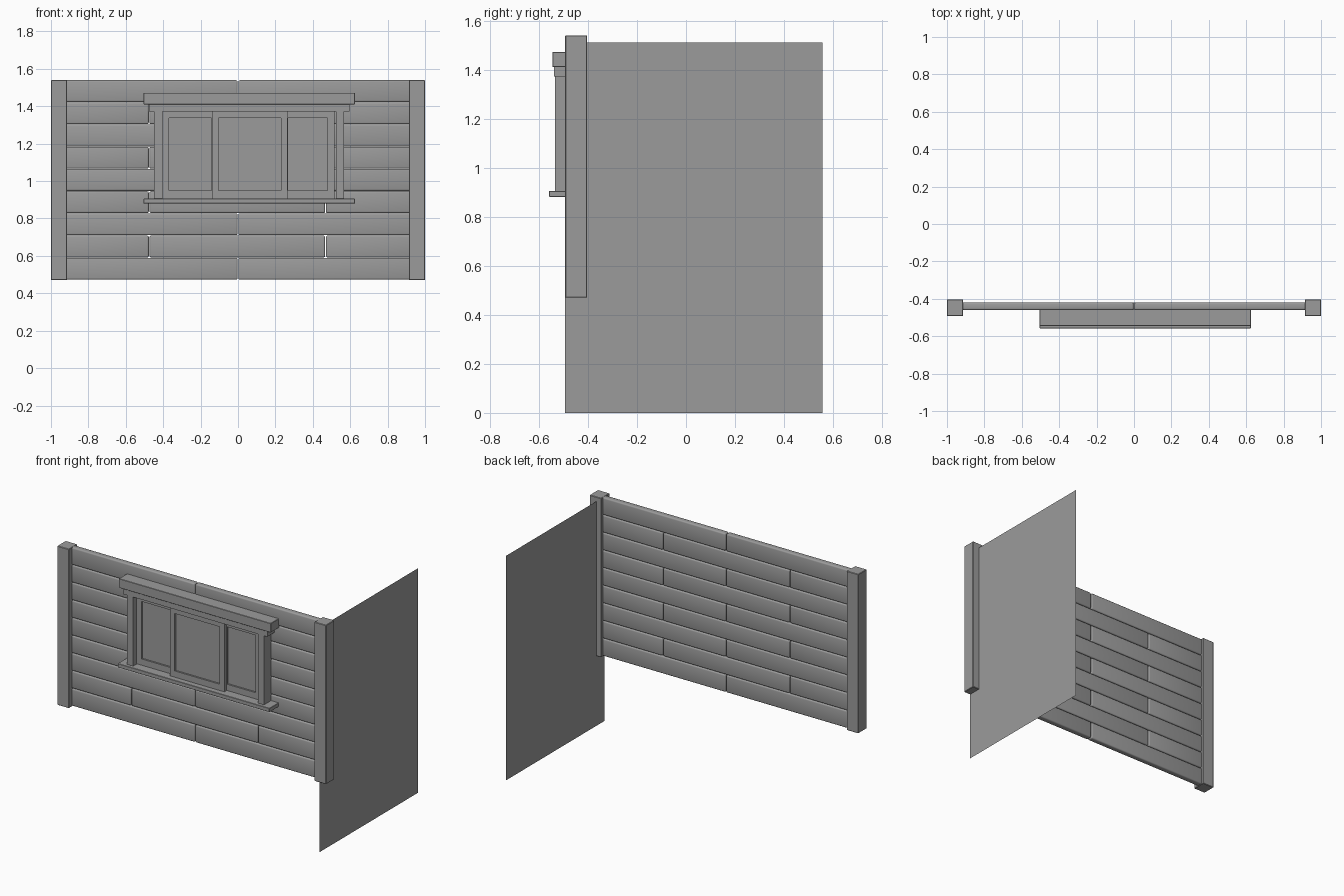
import bpy
import bmesh

cube = bpy.data.objects.get("Cube")
if cube:
    bpy.data.objects.remove(cube, do_unlink=True)

grey = bpy.data.materials.new("plain grey")
grey.use_nodes = True
GREY = (0.33, 0.33, 0.33, 1)
grey.diffuse_color = GREY
grey.node_tree.nodes["Principled BSDF"].inputs["Base Color"].default_value = GREY


def add_mesh(name, bm):
    mesh = bpy.data.meshes.new(name)
    bm.to_mesh(mesh)
    bm.free()
    mesh.materials.append(grey)
    obj = bpy.data.objects.new(name, mesh)
    bpy.context.collection.objects.link(obj)
    return obj


def box(name, xs, ys, zs, bevel=0.0, segments=1):
    """Box between pairs of x, y and z limits, with optional rounded edges."""
    bm = bmesh.new()
    bmesh.ops.create_cube(bm, size=1)
    for v in bm.verts:
        for axis, (low, high) in enumerate((xs, ys, zs)):
            v.co[axis] = low if v.co[axis] < 0 else high
    if bevel:
        bmesh.ops.bevel(bm, geom=bm.edges[:], offset=bevel, segments=segments,
                        profile=0.5, affect='EDGES', clamp_overlap=True)
    obj = add_mesh(name, bm)
    if segments > 1:
        bpy.ops.object.select_all(action='DESELECT')
        obj.select_set(True)
        bpy.context.view_layer.objects.active = obj
        bpy.ops.object.shade_smooth_by_angle()
    return obj


# Corner posts
for name, xs in (("right_post", (-1, -0.913)), ("left_post", (0.913, 1))):
    box(name, xs, (-0.493, -0.403), (0.47, 1.54), 0.003)

# Staggered wall boards
ROWS, BOTTOM, PITCH, GAP = 9, 0.472, 0.1187, 0.002
for row in range(ROWS):
    joints = [-0.93, 0, 0.93] if row % 2 == 0 else [-0.93, -0.475, 0.468, 0.93]
    z = BOTTOM + row * PITCH
    for i, (a, b) in enumerate(zip(joints, joints[1:])):
        box(f"board_{row + 1}_{i + 1}", (a + GAP, b - GAP), (-0.46, -0.42),
            (z + GAP / 2, z + PITCH - GAP / 2), 0.009, 3)

# Window surround
BACK = -0.455
box("window_cornice", (-0.505, 0.625), (-0.545, BACK), (1.41, 1.472), 0.002)
box("window_lintel", (-0.475, 0.595), (-0.538, BACK), (1.372, 1.41))
box("window_sill", (-0.505, 0.625), (-0.558, BACK), (0.88, 0.906), 0.002)
for name, xs in (("right_jamb", (-0.45, -0.405)), ("left_jamb", (0.525, 0.568))):
    box(name, xs, (-0.535, BACK), (0.906, 1.372))


def sash(name, x0, x1, front, depth=0.022, rail=0.036):
    """Sliding sash: two stiles, two rails and a recessed pane."""
    z0, z1 = 0.908, 1.372
    ys = (front, front + depth)
    box(name + "_stile_a", (x0, x0 + rail), ys, (z0, z1))
    box(name + "_stile_b", (x1 - rail, x1), ys, (z0, z1))
    for part, zs in (("_bottom_rail", (z0, z0 + 0.042)), ("_top_rail", (z1 - rail, z1))):
        box(name + part, (x0 + rail, x1 - rail), ys, zs)
    box(name + "_pane", (x0 + rail, x1 - rail),
        (front + depth * 0.5, front + depth * 0.8), (z0 + 0.042, z1 - rail))


# Side sashes sit behind the middle one
sash("right_sash", -0.405, -0.105, -0.498)
sash("left_sash", 0.23, 0.515, -0.498)
sash("middle_sash", -0.14, 0.265, -0.524)

# Thin side sheet
bm = bmesh.new()
bm.faces.new([bm.verts.new((0.95, y, z)) for y, z in
              ((-0.493, 0), (0.557, 0), (0.557, 1.51), (-0.493, 1.51))])
add_mesh("side_sheet", bm)
